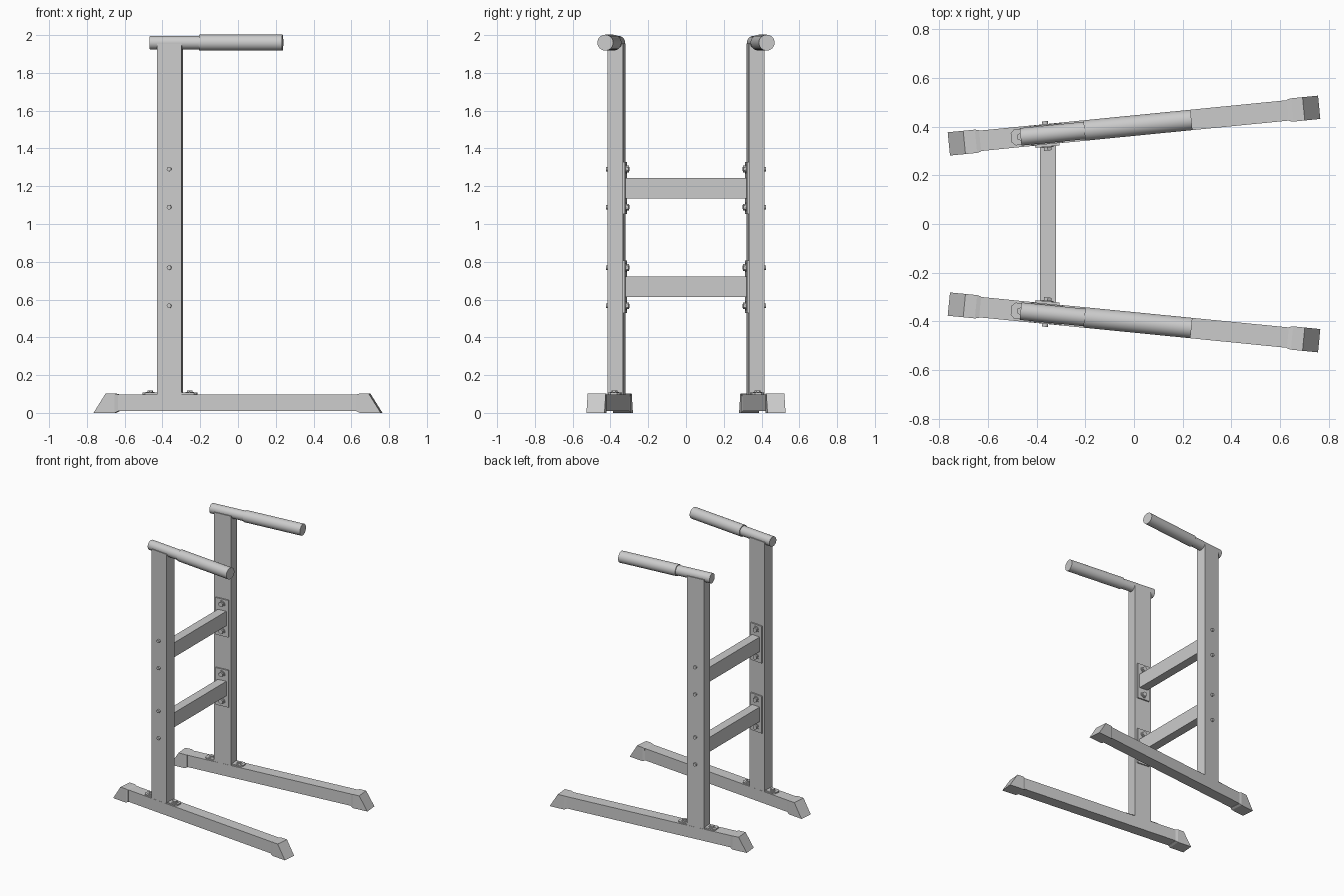
import bpy, bmesh, math
from mathutils import Matrix

if "Cube" in bpy.data.objects:
    bpy.data.objects.remove(bpy.data.objects["Cube"])

# Local frame of one side: x runs along the foot, splayed outwards
SIDE = Matrix.Translation((0, 0.404, 0)) @ Matrix.Rotation(math.radians(5.65), 4, 'Z')
POST_X = -0.362


def finish(name, bm, side=True, smooth=False):
    """Turn a bmesh into an object; side parts are mirrored across y = 0."""
    if side:
        bm.transform(SIDE)
    bmesh.ops.recalc_face_normals(bm, faces=bm.faces)
    mesh = bpy.data.meshes.new(name)
    bm.to_mesh(mesh)
    bm.free()
    ob = bpy.data.objects.new(name, mesh)
    bpy.context.collection.objects.link(ob)
    if side:
        mod = ob.modifiers.new("mirror", 'MIRROR')
        mod.use_axis = (False, True, False)
        mod.use_mirror_merge = False
    if smooth:
        bpy.ops.object.select_all(action='DESELECT')
        bpy.context.view_layer.objects.active = ob
        ob.select_set(True)
        bpy.ops.object.shade_smooth_by_angle(angle=math.radians(35))
    return ob


def box(name, lo, hi, side=True):
    bm = bmesh.new()
    size = [b - a for a, b in zip(lo, hi)]
    mid = [(a + b) / 2 for a, b in zip(lo, hi)]
    bmesh.ops.create_cube(bm, size=1, matrix=Matrix.Translation(mid) @ Matrix.Diagonal((*size, 1)))
    return finish(name, bm, side)


def rod(name, axis, start, end, centre, radius, sides=16):
    """Cylinder along an axis; centre holds the other two coordinates."""
    p = list(centre)
    p.insert('XYZ'.index(axis), (start + end) / 2)
    rot = {'X': Matrix.Rotation(math.pi / 2, 4, 'Y'),
           'Y': Matrix.Rotation(math.pi / 2, 4, 'X'),
           'Z': Matrix.Identity(4)}[axis]
    bm = bmesh.new()
    bmesh.ops.create_cone(bm, cap_ends=True, segments=sides, radius1=radius, radius2=radius,
                          depth=abs(end - start), matrix=Matrix.Translation(p) @ rot)
    return finish(name, bm, smooth=sides > 8)


def foot_cap(name, s):
    """Slanted end cap, with a lip that tapers in to meet the foot tube."""
    rings = [
        [(0.764, 0.048, 0.0), (0.700, 0.048, 0.102)],
        [(0.652, 0.048, 0.0), (0.652, 0.048, 0.102)],
        [(0.635, 0.043, 0.008), (0.635, 0.044, 0.098)],
    ]
    bm = bmesh.new()
    loops = []
    for (xb, wb, zb), (xt, wt, zt) in rings:
        loops.append([bm.verts.new((s * x, y, z)) for x, y, z in
                      ((xb, -wb, zb), (xb, wb, zb), (xt, wt, zt), (xt, -wt, zt))])
    for a, b in zip(loops, loops[1:]):
        for i in range(4):
            j = (i + 1) % 4
            bm.faces.new((a[i], a[j], b[j], b[i]))
    bm.faces.new(loops[0])
    bm.faces.new(loops[-1])
    finish(name, bm)


# Feet with end caps
box("foot_tube", (-0.66, -0.042, 0.01), (0.66, 0.042, 0.098))
foot_cap("front_foot_cap", 1)
foot_cap("rear_foot_cap", -1)

# Upright posts with base flange
box("upright_post", (POST_X - 0.066, -0.041, 0.098), (POST_X + 0.066, 0.041, 1.955))
bm = bmesh.new()
outline = [(-0.145, -0.018), (-0.130, -0.033), (0.130, -0.033), (0.145, -0.018),
           (0.145, 0.018), (0.130, 0.033), (-0.130, 0.033), (-0.145, 0.018)]
face = bm.faces.new([bm.verts.new((POST_X + x, y, 0.097)) for x, y in outline])
top = bmesh.ops.extrude_face_region(bm, geom=[face])
bmesh.ops.translate(bm, vec=(0, 0, 0.010),
                    verts=[v for v in top['geom'] if isinstance(v, bmesh.types.BMVert)])
finish("post_base_flange", bm)

# Flange bolts
for tag, dx in (("rear", -0.106), ("front", 0.106)):
    rod(f"{tag}_flange_washer", 'Z', 0.105, 0.110, (POST_X + dx, 0), 0.023)
    rod(f"{tag}_flange_bolt", 'Z', 0.108, 0.119, (POST_X + dx, 0), 0.016, 6)

# Handles: bare tube and thicker grip
rod("handle_tube", 'X', -0.468, -0.19, (0, 1.96), 0.036, 32)
rod("handle_grip", 'X', -0.205, 0.237, (0, 1.96), 0.042, 32)

# Crossbars, mounting plates and through bolts
for tag, z in (("lower", 0.668), ("upper", 1.19)):
    box(f"{tag}_crossbar", (-0.387, -0.321, z - 0.054), (-0.321, 0.321, z + 0.054), side=False)
    box(f"{tag}_mounting_plate", (POST_X - 0.05, -0.051, z - 0.138), (POST_X + 0.05, -0.041, z + 0.138))
    for pos, dz in (("bottom", -0.101), ("top", 0.101)):
        spot = (POST_X, z + dz)
        rod(f"{tag}_{pos}_washer", 'Y', -0.055, -0.050, spot, 0.024)
        rod(f"{tag}_{pos}_bolt_head", 'Y', -0.067, -0.054, spot, 0.018, 6)
        rod(f"{tag}_{pos}_bolt_end", 'Y', 0.038, 0.054, spot, 0.012)
